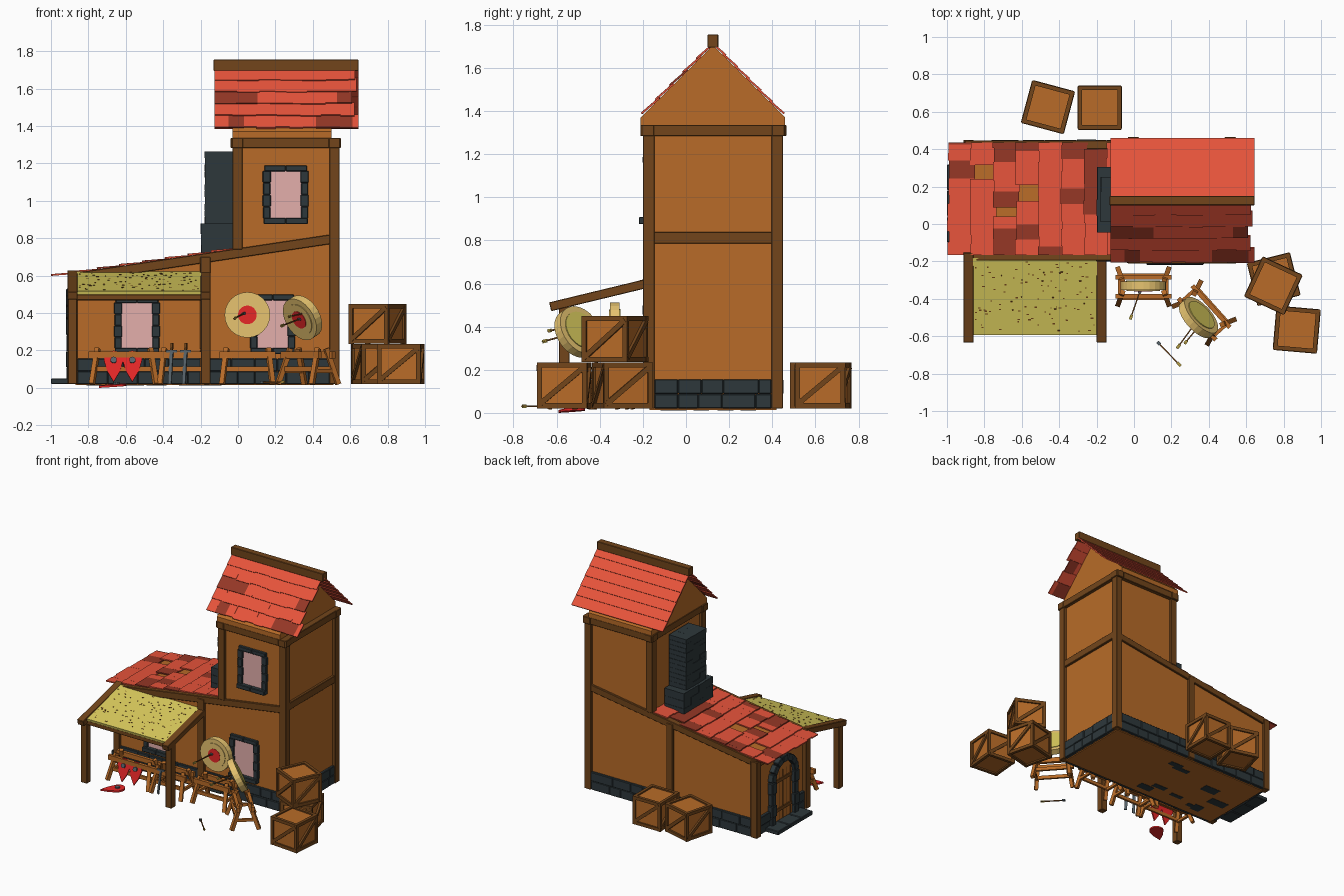
import bpy, bmesh, math, random
from mathutils import Vector, Matrix

random.seed(4)
cube = bpy.data.objects.get("Cube")
if cube:
    bpy.data.objects.remove(cube, do_unlink=True)


def material(name, r, g, b):
    m = bpy.data.materials.new(name)
    m.use_nodes = True
    m.diffuse_color = (r, g, b, 1)
    m.node_tree.nodes["Principled BSDF"].inputs["Base Color"].default_value = (r, g, b, 1)
    return m


WALL = material("warm brown", .48, .148, .021)
DARK = material("dark timber", .168, .06, .011)
TILE = material("red tile", .84, .093, .046)
OLD = material("old tile", .3, .038, .019)
STONE = material("dark stone", .027, .039, .044)
PANE = material("pale pink glass", .77, .43, .41)
THATCH = material("yellow thatch", .7, .6, .11)
STRAW = material("pale straw", .84, .58, .17)
RED = material("bright red", .82, .021, .021)
STEEL = material("steel", .1, .13, .15)


class Part:
    """Collects simple solids into one named object."""
    def __init__(self, name, *mats):
        self.name, self.mats, self.bm = name, mats, bmesh.new()

    def paint(self, verts, m):
        for f in {f for v in verts for f in v.link_faces}:
            f.material_index = m

    def box(self, loc, size, m=0, rot=None):
        mat = Matrix.Translation(loc) @ (rot.to_4x4() if rot else Matrix()) @ Matrix.Diagonal((*size, 1))
        self.paint(bmesh.ops.create_cube(self.bm, size=1, matrix=mat)["verts"], m)

    def span(self, lo, hi, m=0):
        lo, hi = Vector(lo), Vector(hi)
        self.box((lo + hi) / 2, hi - lo, m)

    def beam(self, p, q, w, h, m=0):
        p, q = Vector(p), Vector(q)
        d = q - p
        self.box((p + q) / 2, (d.length, w, h), m, d.to_track_quat('X', 'Z').to_matrix())

    def disc(self, loc, r, depth, m=0, axis=(0, 1, 0), sides=24):
        rot = Vector(axis).to_track_quat('Z', 'Y').to_matrix().to_4x4()
        out = bmesh.ops.create_cone(self.bm, cap_ends=True, segments=sides, radius1=r, radius2=r,
                                    depth=depth, matrix=Matrix.Translation(loc) @ rot)
        self.paint(out["verts"], m)

    def prism(self, pts, push, m=0):
        f = self.bm.faces.new([self.bm.verts.new(p) for p in pts])
        out = bmesh.ops.extrude_face_region(self.bm, geom=[f], use_keep_orig=True)["geom"]
        vs = [v for v in out if isinstance(v, bmesh.types.BMVert)]
        bmesh.ops.translate(self.bm, verts=vs, vec=push)
        self.paint(vs + list(f.verts), m)

    def done(self, matrix=Matrix(), bevel=0):
        bmesh.ops.recalc_face_normals(self.bm, faces=self.bm.faces)
        me = bpy.data.meshes.new(self.name)
        self.bm.to_mesh(me)
        self.bm.free()
        for m in self.mats:
            me.materials.append(m)
        ob = bpy.data.objects.new(self.name, me)
        bpy.context.collection.objects.link(ob)
        ob.matrix_world = matrix
        if bevel:
            b = ob.modifiers.new("worn edges", 'BEVEL')
            b.width, b.segments = bevel, 1


def place(x, y, z, turn=0, lean=0):
    return Matrix.Translation((x, y, z)) @ Matrix.Rotation(math.radians(turn), 4, 'Z') @ Matrix.Rotation(math.radians(lean), 4, 'X')


def slope(x):
    return .61 + .15 * (x + .9)


F, K, MID = -.18, .43, .125      # front wall, back wall, ridge line

# Plaster walls
p = Part("tower_walls", WALL)
p.span((-.01, F, .02), (.52, K, 1.33))
p.prism([(-.03, MID + y, z) for y, z in ((-.335, 1.335), (.335, 1.335), (.335, 1.37), (0, 1.705), (-.335, 1.37))], (.53, 0, 0))
p.done()
p = Part("annex_walls", WALL)
p.prism([(x, F, z) for x, z in ((-.88, .02), (0, .02), (0, slope(0) - .01), (-.88, slope(-.88) - .01))], (0, K - F, 0))
p.done()
p = Part("floor", WALL, STONE)
p.span((-.87, F + .01, .014), (.51, K - .01, .021))
for i in range(9):
    x, y = random.uniform(-.78, -.1), random.uniform(-.13, .37)
    p.box((x, y, .014), (random.uniform(.06, .16), random.uniform(.03, .08), .004), 1)
p.done()

# Timber frame
p = Part("timber_frame", DARK)
for y in (-.173, .423):
    out = -.01 if y < 0 else .01
    for x, z0, z1 in ((.515, .02, 1.3), (-.003, .74, 1.3), (-.175, .02, .7), (-.885, .02, .6)):
        p.span((x - .027, y - .027, z0), (x + .027, y + .027, z1))
    p.beam((-.9, y, slope(-.9) - .025), (.53, y, slope(.53) - .025), .045, .05)
    p.span((-.04, y - .03 + out / 2, 1.283), (.55, y + .03 + out / 2, 1.335))
for x in (-.003, .515):
    p.span((x - .03, -.212, 1.283), (x + .03, .465, 1.335))
p.span((.49, -.19, .785), (.538, .44, .84))
p.span((-.905, -.19, .55), (-.865, .44, .6))
p.span((-.13, .1, 1.695), (.645, .15, 1.755))
p.done(bevel=.003)

# Stone footing, two courses on each wall
p = Part("stone_footing", STONE)


def courses(a, b, place_brick):
    for row in range(2):
        t = a
        while t < b - .01:
            e = min(b, t + random.uniform(.09, .17))
            e = b if b - e < .05 else e
            place_brick(t, e, .02 + row * .068, .088 + row * .068, random.uniform(.014, .022))
            t = e


for a, b in ((-.86, -.2), (-.15, .49)):
    courses(a, b, lambda s, e, z, w, d: p.span((s, F - d, z), (e, F + .01, w)))
    courses(a, b, lambda s, e, z, w, d: p.span((s, K - .01, z), (e, K + d, w)))
courses(-.146, .396, lambda s, e, z, w, d: p.span((.51, s, z), (.52 + d, e, w)))
for a, b in ((-.146, -.03), (.25, .396)):
    courses(a, b, lambda s, e, z, w, d: p.span((-.88 - d, s, z), (-.87, e, w)))
p.done(bevel=.004)

# Windows with stone surrounds
for name, x, z0, z1 in (("tower_window", .255, .875, 1.19), ("ground_window", .185, .18, .5), ("annex_window", -.54, .18, .485)):
    p = Part(name, STONE, PANE)
    p.span((x - .095, F - .008, z0 + .02), (x + .095, F, z1 - .02), 1)
    for side in (-1, 1):
        for i in range(4):
            h = (z1 - z0 - .06) / 4
            p.box((x + side * .101, F - .005, z0 + .03 + h * (i + .5)), (.038 + .006 * (i % 2), .03, h))
        p.box((x + side * .057, F - .006, z1 - .016), (.114, .032, .032))
        p.box((x + side * .059, F - .014, z0 + .017), (.118, .05, .034))
    p.done(bevel=.004)

# Arched side door
C, SPRING, R = .11, .37, .115
p = Part("arched_door", WALL, DARK)
arch = [(C + R * math.cos(math.pi * i / 12), SPRING + R * math.sin(math.pi * i / 12)) for i in range(13)]
p.prism([(-.88, y, z) for y, z in arch + [(C - R, .04), (C + R, .04)]], (-.012, 0, 0))
for i in range(-2, 3):
    p.box((-.893, C + i * .045, .23), (.004, .004, .38), 1)
for z in (.13, .35):
    p.box((-.895, C, z), (.008, .2, .025), 1)
p.done()
p = Part("door_surround", STONE)
for side in (-1, 1):
    for i in range(4):
        p.box((-.895, C + side * (R + .02), .065 + i * .087), (.045 + .006 * (i % 2), .045 + .01 * (i % 2), .086))
for i in range(7):
    a = math.pi * (i + .5) / 7
    p.box((-.895, C + (R + .02) * math.cos(a), SPRING + (R + .02) * math.sin(a)), (.048, .05, .06), 0, Matrix.Rotation(a, 3, 'X'))
for y in (-.03, .11, .25):
    p.box((-.945, y, .035), (.11, .136, .03))
p.done(bevel=.004)

# Chimney
p = Part("chimney", STONE)
p.span((-.176, .014, .65), (-.03, .246, 1.262))
p.span((-.196, -.041, .65), (-.03, .301, .877))


def stack(x0, y0, y1, z0, z1, n, rows):
    h, w = (z1 - z0) / rows, (y1 - y0) / n
    for r in range(rows):
        for i in range(n):
            j = random.uniform(0, .005)
            p.span((x0 + j, y0 + i * w, z0 + r * h), (x0 + .075, y0 + (i + 1) * w, z0 + (r + 1) * h - .002))
            p.span((x0 + .075, y0 + i * w + j / 2, z0 + r * h), (-.03, y0 + (i + 1) * w - j / 2, z0 + (r + 1) * h - .002))


stack(-.2, -.045, .305, .65, .88, 4, 4)
stack(-.18, .01, .25, .88, 1.265, 3, 11)
p.done()


# Tiled roofs
def tiles(name, start, u, v, width, length, rows, wmin, wmax, old, gone, ragged):
    p = Part(name, TILE, OLD)
    start, u, v = Vector(start), Vector(u).normalized(), Vector(v).normalized()
    n = u.cross(v)
    n = n if n.z > 0 else -n
    step = length / rows
    tilt = (v + n * .07).normalized()
    up = (n - v * .07).normalized()
    rot = Matrix((u, tilt, up)).transposed()
    for r in range(rows):
        t, end = 0, width - random.uniform(0, ragged)
        while t < end - .005:
            w = min(random.uniform(wmin, wmax), end - t)
            if random.random() > gone:
                pos = start + u * (t + w / 2) + v * (step * (r + .5) - random.uniform(0, .01)) + n * .008
                p.box(pos, (w, step + .016, .009), int(random.random() < old), rot)
            t += w
    p.done()


tiles("tower_roof_front", (-.125, MID, 1.703), (1, 0, 0), (0, -1, -1), .77, .45, 5, .06, .13, .16, 0, .04)
tiles("tower_roof_back", (-.125, MID, 1.703), (1, 0, 0), (0, 1, -1), .77, .45, 6, .77, .78, 0, 0, 0)
tiles("annex_roof", (-.02, -.165, slope(-.02) - .005), (0, 1, 0), (-1, 0, -.15), .6, .98, 8, .04, .1, .2, .06, 0)

# Awning
p = Part("awning_frame", DARK)
for x in (-.885, -.173):
    p.beam((x, -.15, .608), (x, -.63, .492), .054, .042)
    p.span((x - .025, -.59, .02), (x + .025, -.54, .5))
p.span((-.88, -.585, .468), (-.17, -.55, .5))
p.done(bevel=.003)
p = Part("awning_thatch", THATCH, DARK)
p.beam((-.53, -.18, .612), (-.53, -.59, .508), .665, .018)
for i in range(100):
    y = random.uniform(-.575, -.2)
    p.box((random.uniform(-.85, -.21), y, .667 + y * .254), (random.uniform(.006, .016), .006, .004), 1, Matrix.Rotation(.25, 3, 'X'))
p.done()


# Crates
def crate(name, x, y, z, turn):
    p = Part(name, WALL, DARK)
    s, h = .105, .204
    p.span((-s, -s, .012), (s, s, h))
    for a in range(4):
        rot = Matrix.Rotation(a * math.pi / 2, 3, 'Z')
        for q, r in (((-.117, -s, .013), (.117, -s, .013)), ((-.117, -s, .202), (.117, -s, .202)),
                     ((s, -s, 0), (s, -s, .214)), ((-s, -.108, .02), (s, -.108, .195))):
            p.beam(rot @ Vector(q), rot @ Vector(r), .022, .024, 1)
    p.done(place(x, y, z, turn))


crate("back_crate_left", -.46, .625, .02, -15)
crate("back_crate_right", -.183, .622, .02, 0)
crate("lower_crate", .747, -.295, .02, 14)
crate("upper_crate", .745, -.33, .235, -25)
crate("front_crate", .87, -.565, .02, -5)


# Trestle racks
def rack(name, x, y, turn, length):
    p = Part(name, WALL)
    half = length / 2
    for s in (-1, 1):
        for f in (-1, 1):
            p.beam((s * half * .9, f * .095, .02), (s * half * .74, f * .03, .21), .026, .026)
        p.beam((s * half * .84, -.075, .09), (s * half * .84, .075, .09), .018, .02)
        p.beam((-half, s * .05, .175), (half, s * .05, .175), .024, .036)
        p.beam((-half * .9, s * .062, .1), (half * .9, s * .062, .1), .016, .026)
    p.done(place(x, y, 0, turn))


rack("shield_rack", -.61, -.36, 0, .38)
rack("sword_rack", -.29, -.36, 0, .28)
rack("target_stand", .05, -.335, 0, .3)
rack("turned_target_stand", .375, -.475, -48, .3)


# Archery targets
def target(name, matrix):
    p = Part(name, STRAW, THATCH, RED)
    p.disc((0, 0, 0), .122, .045)
    p.disc((0, .012, 0), .092, .03, 1)
    p.disc((0, -.012, 0), .09, .03)
    p.disc((0, -.014, 0), .05, .032, 2)
    p.done(matrix)


target("archery_target", place(.05, -.33, .39))
target("leaning_target", place(.345, -.5, .375, -48, 25))


# Arrows
def arrow(name, tip, tail):
    p = Part(name, DARK, STEEL, THATCH)
    tip, tail = Vector(tip), Vector(tail)
    p.beam(tip, tail, .007, .007)
    p.beam(tip, tip.lerp(tail, .12), .018, .012, 1)
    p.beam(tail, tail.lerp(tip, .15), .016, .003, 2)
    p.beam(tail, tail.lerp(tip, .15), .003, .016, 2)
    p.done()


arrow("target_arrow", (.035, -.35, .4), (-.02, -.51, .37))
arrow("leaning_arrow_a", (.335, -.52, .37), (.23, -.665, .33))
arrow("leaning_arrow_b", (.36, -.53, .4), (.27, -.64, .38))
arrow("fallen_arrow", (.125, -.63, .03), (.25, -.76, .03))


# Shields and swords
def shield(name, matrix):
    p = Part(name, RED, STEEL)
    pts = [(.052 * math.cos(math.pi * i / 10), .052 * math.sin(math.pi * i / 10)) for i in range(11)]
    pts += [(-.034, -.06), (0, -.118), (.034, -.06)]
    p.prism([(a, 0, b) for a, b in pts], (0, .012, 0))
    p.disc((0, -.003, 0), .017, .016, 1, sides=10)
    p.done(matrix)


shield("left_shield", place(-.665, -.425, .148, 0, -12))
shield("right_shield", place(-.565, -.425, .148, 0, -12))
shield("fallen_shield", place(-.65, -.52, .02, -52, -86))
for i, x in enumerate((-.365, -.29)):
    p = Part("sword_%d" % (i + 1), STEEL, DARK)
    p.beam((x, -.44, .02), (x + .01, -.42, .2), .02, .008)
    p.box((x + .01, -.42, .195), (.06, .014, .012))
    p.beam((x + .01, -.42, .2), (x + .013, -.415, .24), .012, .012, 1)
    p.done()
